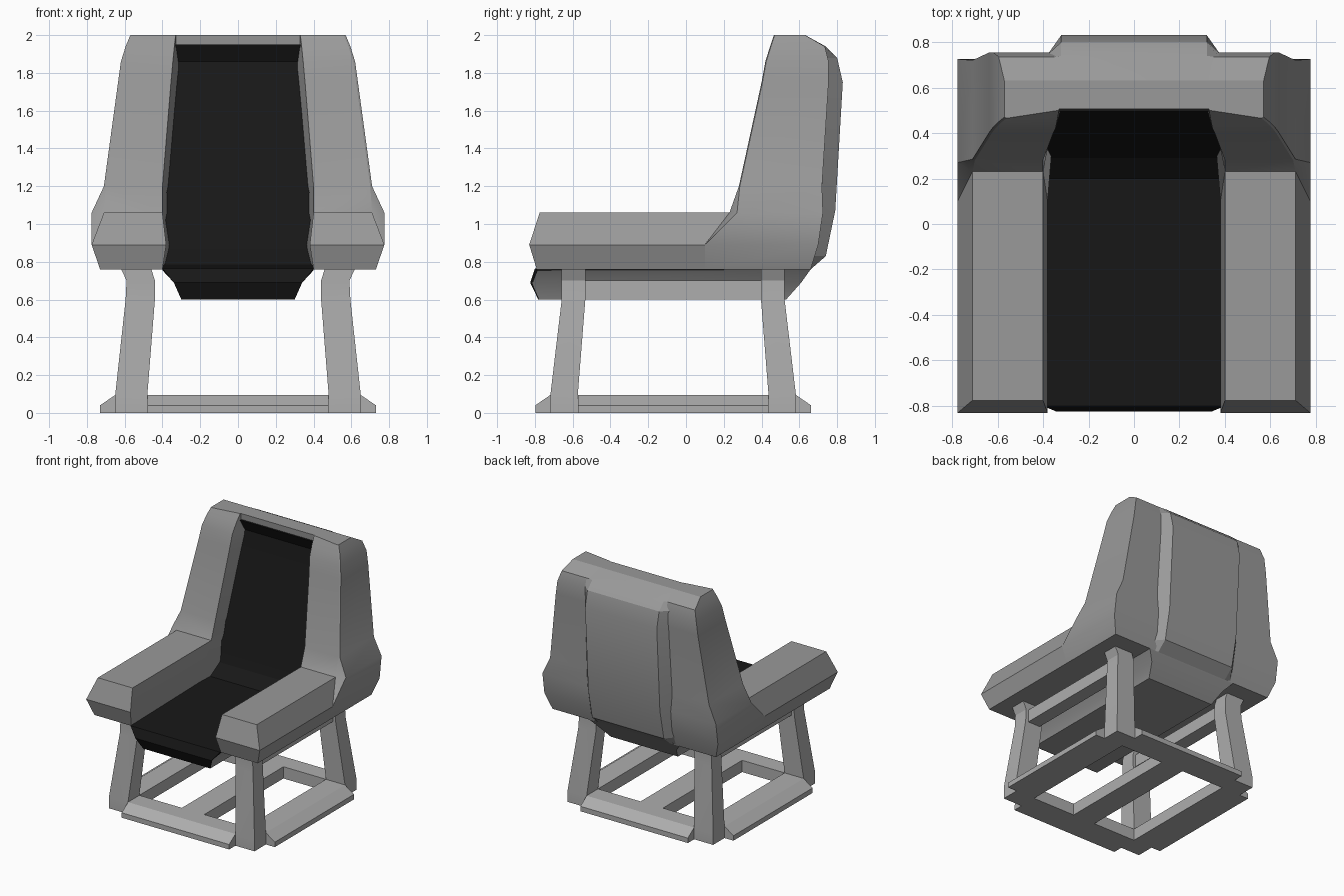
import bpy, bmesh
from math import radians


def material(name, v):
    m = bpy.data.materials.new(name)
    m.diffuse_color = (v, v, v, 1)
    return m


dark = material("dark_fabric", 0.009)
shell = material("shell_grey", 0.32)
frame = material("frame_grey", 0.42)


def loft(name, rings, mat, mirror="", y=0.0):
    """Skin a closed solid over rings of equal point count."""
    bm = bmesh.new()
    loops = [[bm.verts.new(p) for p in ring] for ring in rings]
    n = len(loops[0])
    for a, b in zip(loops, loops[1:]):
        for i in range(n):
            j = (i + 1) % n
            bm.faces.new((a[i], a[j], b[j], b[i]))
    bm.faces.new(loops[0][::-1])
    bm.faces.new(loops[-1])
    bmesh.ops.recalc_face_normals(bm, faces=bm.faces)
    mesh = bpy.data.meshes.new(name)
    bm.to_mesh(mesh)
    bm.free()
    mesh.materials.append(mat)
    ob = bpy.data.objects.new(name, mesh)
    bpy.context.collection.objects.link(ob)
    ob.location.y = y
    if mirror:
        m = ob.modifiers.new("Mirror", 'MIRROR')
        m.use_axis = ['X' in mirror, 'Y' in mirror, False]
    return ob


def rect(z, x0, x1, y0, y1):
    return [(x0, y0, z), (x1, y0, z), (x1, y1, z), (x0, y1, z)]


# Armrests, ridged around the middle
loft("armrest", [
    rect(0.76, 0.40, 0.73, -0.79, 0.10),
    rect(0.89, 0.38, 0.775, -0.83, 0.10),
    rect(1.06, 0.40, 0.71, -0.775, 0.23)], shell, 'X')

# Back wings: z, inner x, front corner x, outer x, inner front y, front corner y,
# outer front y, back y, inward lean of the inner side
wing_rows = [
    (0.76, 0.40, 0.72, 0.73, 0.10, 0.10, 0.10, 0.66, 0.05),
    (0.89, 0.38, 0.765, 0.775, 0.10, 0.10, 0.10, 0.70, 0.05),
    (1.06, 0.40, 0.71, 0.775, 0.23, 0.23, 0.27, 0.725, 0.10),
    (1.20, 0.40, 0.70, 0.71, 0.28, 0.28, 0.285, 0.72, 0.12),
    (1.75, 0.355, 0.625, 0.635, 0.40, 0.40, 0.405, 0.755, 0.10),
    (1.86, 0.345, 0.61, 0.62, 0.42, 0.42, 0.425, 0.755, 0.08),
    (1.94, 0.337, 0.585, 0.595, 0.46, 0.445, 0.45, 0.735, 0.05),
    (2.00, 0.33, 0.56, 0.57, 0.50, 0.465, 0.47, 0.63, 0.02)]
loft("back_wing", [
    [(xi, yi, z), (xf, yf, z), (xo, yo, z), (xo, yb, z), (xi - lean, yb, z)]
    for z, xi, xf, xo, yi, yf, yo, yb, lean in wing_rows], shell, 'X')

# Back panel with bevelled sides: z, front y, side y, rear y
panel_rows = [
    (0.76, 0.34, 0.65, 0.66), (0.83, 0.36, 0.67, 0.74),
    (1.07, 0.42, 0.715, 0.79), (1.75, 0.54, 0.745, 0.83),
    (1.88, 0.56, 0.745, 0.80), (1.94, 0.51, 0.73, 0.74),
    (2.00, 0.505, 0.62, 0.631)]
loft("back_panel", [
    [(-0.38, f, z), (-0.38, s, z), (-0.32, r, z),
     (0.32, r, z), (0.38, s, z), (0.38, f, z)]
    for z, f, s, r in panel_rows], shell)

# Tray under the seat
loft("seat_tray", [
    rect(0.60, -0.30, 0.30, -0.777, 0.53),
    rect(0.69, -0.34, 0.34, -0.815, 0.61),
    rect(0.76, -0.40, 0.40, -0.79, 0.66)], shell)

# Seat and back upholstery: outer y, outer z, half width, inner y, inner z
pad = [
    (-0.782, 0.60, 0.30, -0.772, 0.603), (-0.825, 0.69, 0.34, -0.81, 0.69),
    (-0.80, 0.765, 0.40, -0.785, 0.755), (0.20, 0.785, 0.40, 0.20, 0.757),
    (0.29, 0.87, 0.40, 0.36, 0.82), (0.37, 1.12, 0.40, 0.44, 1.10),
    (0.54, 1.86, 0.36, 0.60, 1.84), (0.495, 1.95, 0.335, 0.60, 1.955)]
loft("upholstery", [
    [(-w, y, z), (w, y, z), (w, yi, zi), (-w, yi, zi)]
    for y, z, w, yi, zi in pad], dark)

# Base, centred slightly forward
BY = -0.068
loft("leg", [
    rect(0.0, 0.48, 0.65, -0.65, -0.505),
    rect(0.095, 0.48, 0.65, -0.65, -0.505),
    rect(0.60, 0.44, 0.595, -0.59, -0.465),
    rect(0.70, 0.44, 0.59, -0.59, -0.465),
    rect(0.765, 0.46, 0.62, -0.59, -0.465)], frame, 'XY', BY)
loft("upper_side_rail", [
    rect(0.60, 0.46, 0.57, -0.48, 0.48),
    rect(0.70, 0.46, 0.57, -0.48, 0.48)], frame, 'X', BY)
loft("floor_cross_rail", [
    rect(0.0, -0.48, 0.48, -0.73, -0.505),
    rect(0.04, -0.48, 0.48, -0.73, -0.505),
    rect(0.095, -0.48, 0.48, -0.65, -0.505)], frame, 'Y', BY)
loft("floor_side_rail", [
    rect(0.0, 0.48, 0.73, -0.505, 0.505),
    rect(0.04, 0.48, 0.73, -0.505, 0.505),
    rect(0.095, 0.48, 0.65, -0.505, 0.505)], frame, 'X', BY)
loft("floor_centre_bar", [
    rect(0.0, -0.10, 0.10, -0.505, 0.505),
    rect(0.095, -0.10, 0.10, -0.505, 0.505)], frame, y=BY)

# Smooth shading on the gently bent surfaces, sharp elsewhere
bpy.ops.object.select_all(action='SELECT')
bpy.context.view_layer.objects.active = bpy.data.objects["upholstery"]
bpy.ops.object.shade_smooth_by_angle(angle=radians(25))
